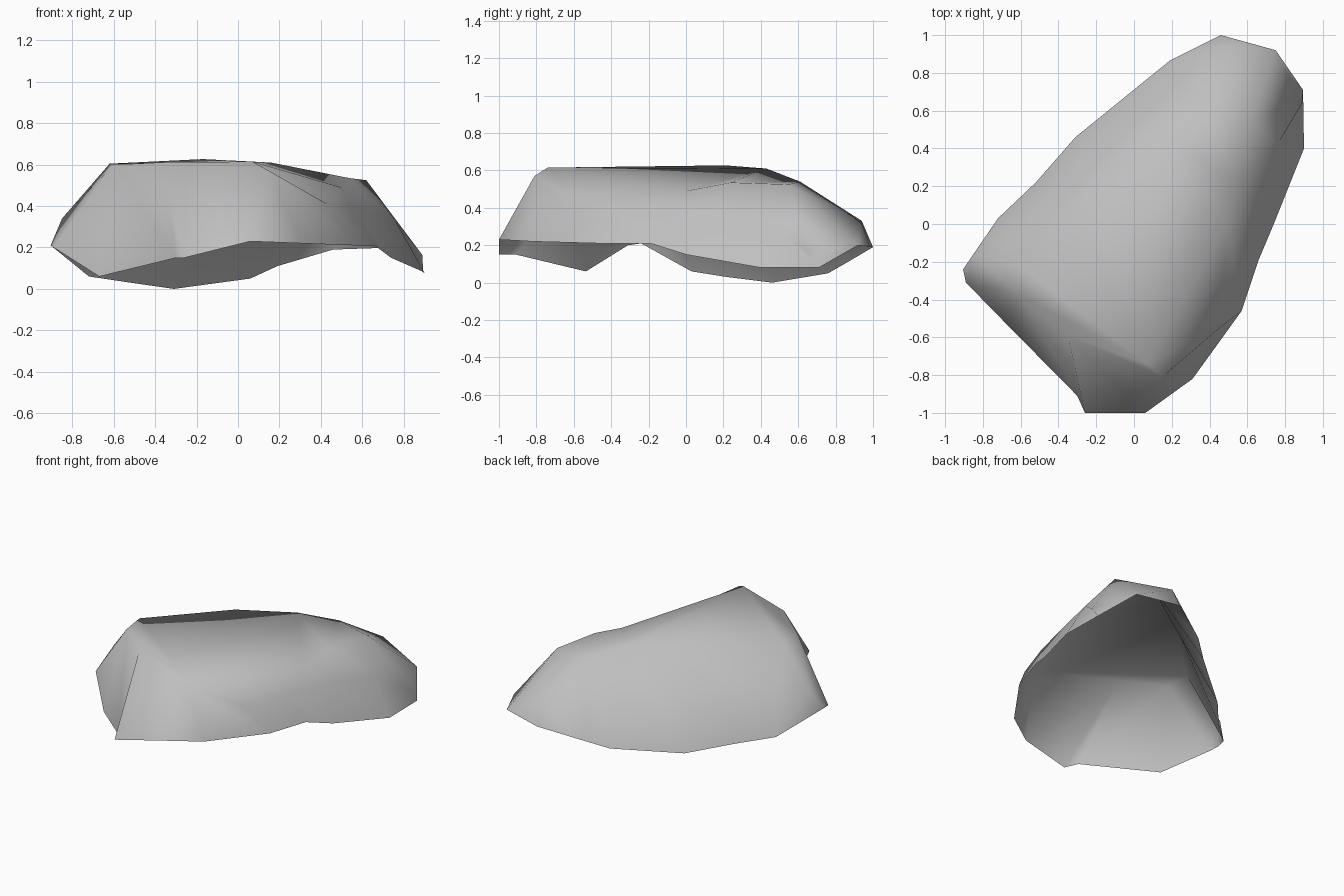
import bpy
import bmesh

default_cube = bpy.data.objects.get("Cube")
if default_cube:
    bpy.data.objects.remove(default_cube, do_unlink=True)

# Upper corners of the boulder, by name
corners = {
    "brow": (.07, -.74, .615), "front": (.15, -.81, .57),
    "front_side": (.43, -.57, .41), "side": (.54, -.27, .4),
    "side_mid": (.65, .1, .375), "side_back": (.76, .42, .33),
    "back_side": (.89, .64, .165), "back_top": (.62, .55, .525),
    "back_low": (.47, .94, .33), "ridge_end": (.36, .61, .54),
    "ridge_back": (.16, .43, .61), "ridge_mid": (-.17, .21, .627),
    "ridge_front": (-.62, -.21, .605), "nose": (-.85, -.16, .34),
    "cheek": (-.6, -.38, .6), "chin": (-.35, -.59, .612),
    "slope": (.5, 0, .49), "shelf": (.54, .24, .535),
}

# Open lower rim, in order, each point hung from an upper corner
rim = [
    ("front", .06, -1, .23), ("front", .31, -.82, .22),
    ("front_side", .57, -.46, .21), ("side", .66, -.19, .21),
    ("side_mid", .74, 0, .15), ("side_back", .9, .4, .08),
    ("back_side", .895, .71, .08), ("back_top", .75, .92, .2),
    ("back_low", .46, 1, .19), ("ridge_end", .19, .865, .11),
    ("ridge_back", .06, .76, .05), ("ridge_mid", -.31, .46, 0),
    ("ridge_mid", -.52, .22, .03), ("ridge_front", -.72, .03, .06),
    ("nose", -.905, -.24, .21), ("cheek", -.89, -.31, .2),
    ("cheek", -.67, -.535, .06), ("chin", -.3, -.91, .15),
    ("chin", -.26, -1, .15),
]

# Facets of the crown, as fans around a hub corner
fans = {
    "brow": "front front_side slope ridge_back ridge_mid ridge_front cheek chin front",
    "slope": "front_side side side_mid shelf ridge_back",
    "shelf": "side_mid side_back back_top ridge_end ridge_back",
    "side_back": "back_side back_top",
    "ridge_end": "back_top back_low",
    "nose": "cheek ridge_front",
}

# Outlying corners whose wall panels are split the other way
outlying = {"nose", "back_low"}

bm = bmesh.new()
upper = {name: bm.verts.new(co) for name, co in corners.items()}
lower = [bm.verts.new(point[1:]) for point in rim]

for hub, spokes in fans.items():
    names = spokes.split()
    for first, second in zip(names, names[1:]):
        bm.faces.new((upper[hub], upper[first], upper[second]))

# Walls between the rim and the crown
for i, point in enumerate(rim):
    j = (i + 1) % len(rim)
    here, there = upper[point[0]], upper[rim[j][0]]
    if rim[j][0] in outlying:
        bm.faces.new((lower[i], lower[j], there))
        bm.faces.new((lower[i], there, here))
        continue
    bm.faces.new((lower[i], lower[j], here))
    if here is not there:
        bm.faces.new((lower[j], there, here))

# Face the shell outward
bmesh.ops.recalc_face_normals(bm, faces=bm.faces[:])
bm.normal_update()
if sum(face.normal.z * face.calc_area() for face in bm.faces) < 0:
    bmesh.ops.reverse_faces(bm, faces=bm.faces[:])
for face in bm.faces:
    face.smooth = True

mesh = bpy.data.meshes.new("boulder_shell")
bm.to_mesh(mesh)
bm.free()
boulder = bpy.data.objects.new("boulder_shell", mesh)
bpy.context.collection.objects.link(boulder)

# Plain grey stone
stone = bpy.data.materials.new("grey_stone")
stone.use_nodes = True
grey = (.52, .52, .52, 1)
stone.diffuse_color = grey
shader = next(n for n in stone.node_tree.nodes if n.type == "BSDF_PRINCIPLED")
shader.inputs["Base Color"].default_value = grey
shader.inputs["Roughness"].default_value = .9
mesh.materials.append(stone)
